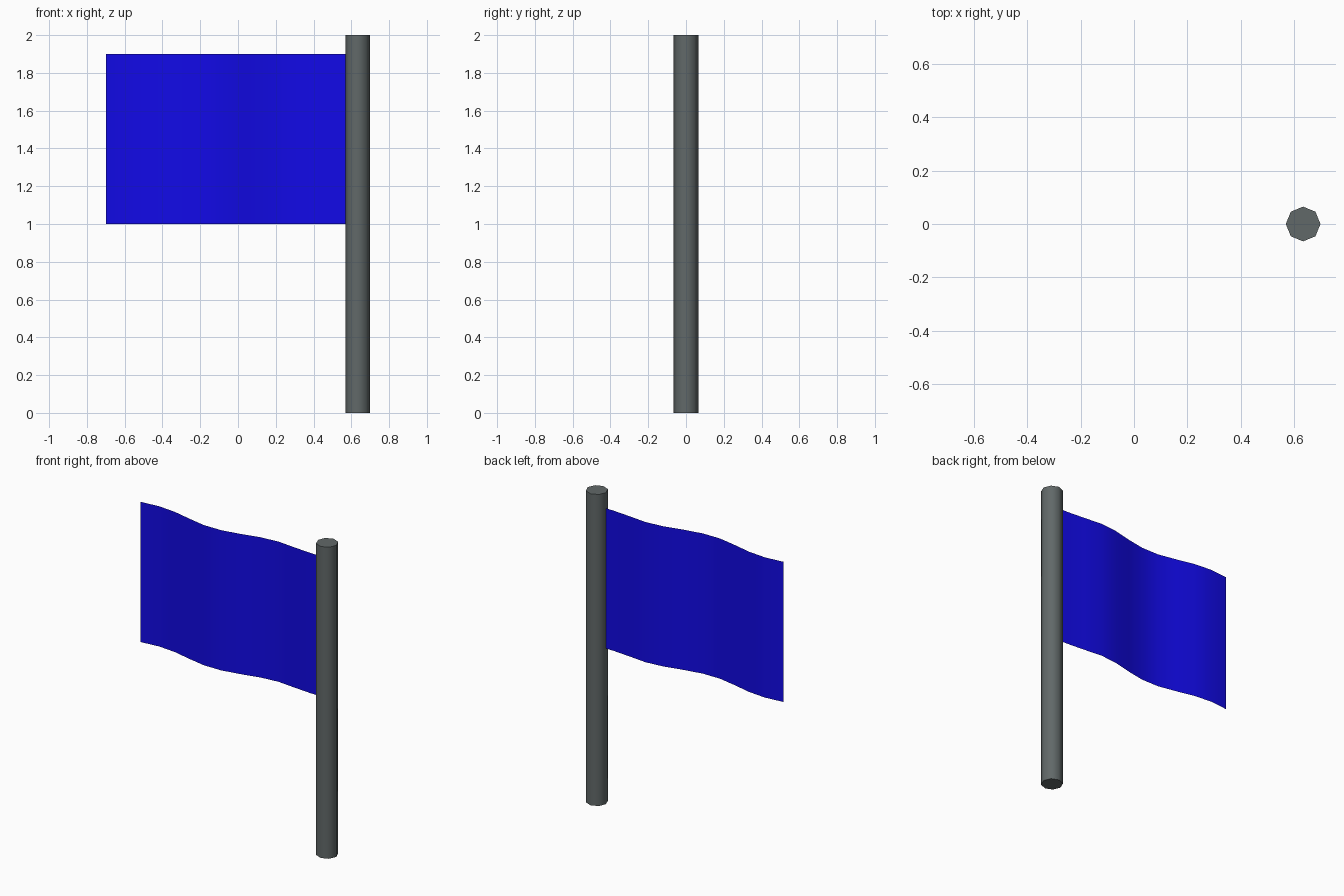
import bpy, bmesh
from math import radians

if "Cube" in bpy.data.objects:
    bpy.data.objects.remove(bpy.data.objects["Cube"])


def paint(obj, name, color):
    mat = bpy.data.materials.new(name)
    mat.diffuse_color = (*color, 1)
    mat.use_nodes = True
    mat.node_tree.nodes["Principled BSDF"].inputs["Base Color"].default_value = mat.diffuse_color
    obj.data.materials.append(mat)


def smooth(obj):
    bpy.ops.object.select_all(action='DESELECT')
    obj.select_set(True)
    bpy.context.view_layer.objects.active = obj
    bpy.ops.object.shade_smooth_by_angle(angle=radians(50))


POLE_X = 0.633

# Eight-sided pole, corners on the axes
bpy.ops.mesh.primitive_cylinder_add(vertices=8, radius=0.065, depth=2,
                                    location=(POLE_X, 0, 1))
pole = bpy.context.object
pole.name = "pole"
smooth(pole)
paint(pole, "pole_grey", (0.12, 0.14, 0.14))

# Waving cloth: y offsets at even steps from the free edge to the pole centre
wave = [0.013, 0.025, 0.014, -0.014, -0.038, -0.038,
        -0.016, 0.013, 0.025, 0.013, 0.003, 0.0]
left, bottom, top = -0.70, 1.0, 1.9
step = (POLE_X - left) / (len(wave) - 1)

bm = bmesh.new()
columns = [[bm.verts.new((left + i * step, y, z)) for z in (bottom, top)]
           for i, y in enumerate(wave)]
for (a0, a1), (b0, b1) in zip(columns, columns[1:]):
    bm.faces.new((a0, b0, b1, a1))
mesh = bpy.data.meshes.new("flag_cloth")
bm.to_mesh(mesh)
bm.free()
flag = bpy.data.objects.new("flag_cloth", mesh)
bpy.context.collection.objects.link(flag)
smooth(flag)
paint(flag, "flag_blue", (0.006, 0.003, 0.8))
